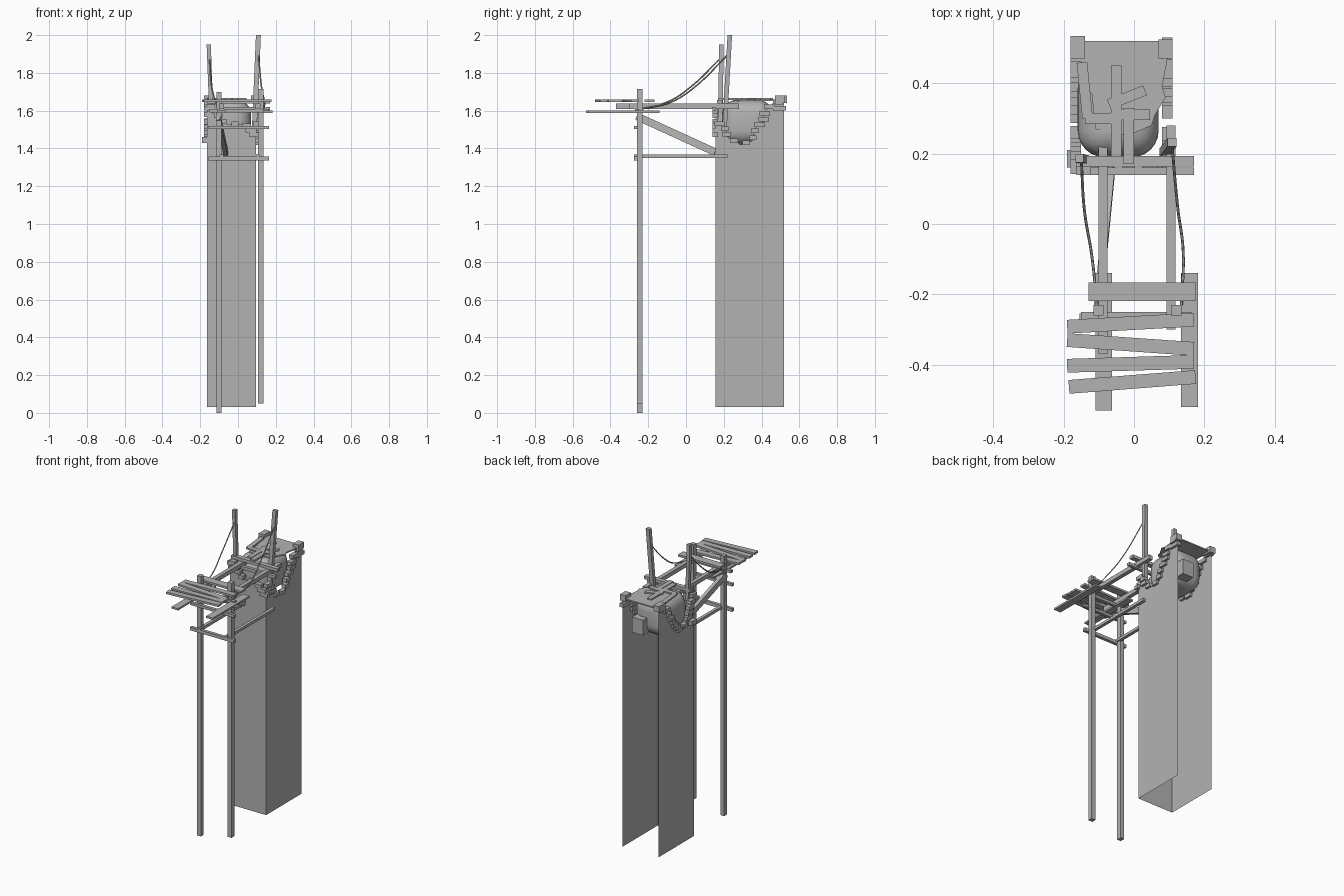
import bpy, bmesh, random
from mathutils import Vector, Matrix

random.seed(4)
if "Cube" in bpy.data.objects:
    bpy.data.objects.remove(bpy.data.objects["Cube"])

GREY = (0.45, 0.45, 0.45, 1)
mat = bpy.data.materials.new("plain grey")
mat.use_nodes = True
mat.diffuse_color = GREY
mat.node_tree.nodes["Principled BSDF"].inputs["Base Color"].default_value = GREY


def finish(name, bm):
    mesh = bpy.data.meshes.new(name)
    bm.to_mesh(mesh)
    bm.free()
    mesh.materials.append(mat)
    ob = bpy.data.objects.new(name, mesh)
    bpy.context.scene.collection.objects.link(ob)
    return ob


def add_box(bm, centre, size, turn=0.0):
    m = (Matrix.Translation(centre) @ Matrix.Rotation(turn, 4, 'Z')
         @ Matrix.Diagonal((*size, 1)))
    bmesh.ops.create_cube(bm, size=1, matrix=m)


def box(name, x, y, z):
    """Box from its limits on each axis."""
    bm = bmesh.new()
    pairs = (x, y, z)
    add_box(bm, [(a + b) / 2 for a, b in pairs], [b - a for a, b in pairs])
    return finish(name, bm)


def beam(name, a, b, width, height):
    """Straight timber between two points."""
    a, b = Vector(a), Vector(b)
    d = b - a
    side = Vector((1, 0, 0)) if abs(d.x) < 0.7 * d.length else Vector((0, 1, 0))
    side = (side - d.normalized() * side.dot(d.normalized())).normalized()
    up = d.normalized().cross(side)
    m = Matrix((side * width, up * height, d)).transposed().to_4x4()
    bm = bmesh.new()
    bmesh.ops.create_cube(bm, size=1, matrix=Matrix.Translation((a + b) / 2) @ m)
    return finish(name, bm)


def wall(name, edge, place):
    """Thin wall sheet from the ground up to a broken top edge."""
    bm = bmesh.new()
    outline = [(edge[0][0], BASE)] + edge + [(edge[-1][0], BASE)]
    bm.faces.new([bm.verts.new(place(u, z)) for u, z in outline])
    return finish(name, bm)


def bricks(name, edge, place, along):
    """Loose bricks following a broken wall edge."""
    bm = bmesh.new()
    for (u0, z0), (u1, z1) in zip(edge, edge[1:]):
        steps = max(1, round(abs(z1 - z0) / 0.03))
        for i in range(steps):
            t = (i + 0.5) / steps
            length = random.uniform(0.035, 0.06)
            size = (length, 0.03, 0.024) if along == 'x' else (0.03, length, 0.024)
            add_box(bm, place(u0 + (u1 - u0) * t, z0 + (z1 - z0) * t), size)
    return finish(name, bm)


# Tower shell: three sheets, open at the back and below
BASE, LEFT, RIGHT, FRONT, BACK = 0.03, 0.095, -0.165, 0.155, 0.52
front_edge = [(RIGHT, 1.63), (-0.12, 1.61), (-0.1, 1.56), (-0.06, 1.53),
              (0.03, 1.53), (0.06, 1.51), (LEFT, 1.46)]
left_edge = [(FRONT, 1.54), (0.2, 1.52), (0.22, 1.46), (0.29, 1.42), (0.35, 1.44),
             (0.37, 1.51), (0.41, 1.54), (0.42, 1.6), (0.46, 1.64), (BACK, 1.65)]
right_edge = [(FRONT, 1.63), (0.19, 1.56), (0.22, 1.47), (0.3, 1.43), (0.35, 1.48),
              (0.39, 1.53), (0.43, 1.6), (0.46, 1.64), (BACK, 1.65)]
sides = (("front", front_edge, lambda u, z: (u, FRONT, z), 'x'),
         ("left", left_edge, lambda u, z: (LEFT, u, z), 'y'),
         ("right", right_edge, lambda u, z: (RIGHT, u, z), 'y'))
for side, edge, place, along in sides:
    wall(side + "_wall", edge, place)
    bricks(side + "_bricks", edge, place, along)

# Corner blocks on the tower top
box("right_corner_block", (-0.18, -0.14), (0.47, 0.535), (1.64, 1.68))
box("left_corner_block", (0.07, 0.11), (0.47, 0.525), (1.64, 1.68))
box("left_corner_brick", (0.08, 0.11), (0.46, 0.53), (1.6, 1.625))
box("right_front_brick", (-0.19, -0.15), (0.16, 0.21), (1.43, 1.46))

# Rounded chamber showing through the broken walls
chamber = box("rounded_chamber", (-0.16, 0.07), (0.19, 0.46), (1.42, 1.655))
bevel = chamber.modifiers.new("round", 'BEVEL')
bevel.width, bevel.segments = 0.075, 6
chamber.data.polygons.foreach_set("use_smooth", [True] * 6)

# Roof sheet with a broken edge
bm = bmesh.new()
roof = [(-0.15, 0.52), (-0.15, 0.4), (-0.12, 0.37), (-0.11, 0.27), (-0.02, 0.25),
        (0.05, 0.28), (0.06, 0.31), (0.09, 0.36), (0.08, 0.39), (0.105, 0.52)]
face = bm.faces.new([bm.verts.new((x, y, 1.65)) for x, y in roof])
top = bmesh.ops.extrude_face_region(bm, geom=[face])["geom"]
bmesh.ops.translate(bm, vec=(0, 0, 0.008),
                    verts=[v for v in top if isinstance(v, bmesh.types.BMVert)])
bmesh.ops.recalc_face_normals(bm, faces=bm.faces)
finish("roof", bm)

# Timber stub in the open back
box("back_timber", (-0.04, 0.04), (0.33, 0.5), (1.44, 1.54))

# Loose boards on the roof
bm = bmesh.new()
for x, y, w, l, turn in ((-0.05, 0.32, 0.03, 0.26, 0), (-0.015, 0.25, 0.03, 0.16, 0),
                         (-0.02, 0.36, 0.03, 0.11, -1.2), (-0.14, 0.38, 0.03, 0.16, 0.1),
                         (-0.09, 0.3, 0.1, 0.03, 0), (0.0, 0.31, 0.09, 0.03, 0)):
    add_box(bm, (x, y, 1.662), (w, l, 0.01), turn)
finish("loose_boards", bm)

# Scaffold posts
box("right_post", (-0.115, -0.087), (-0.26, -0.23), (0, 1.7))
box("left_post", (0.105, 0.135), (-0.26, -0.23), (0.05, 1.715))

# Beams from the posts to the tower
for side, x, start in (("right", -0.088, -0.37), ("left", 0.105, -0.3)):
    box(side + "_upper_beam", (x - 0.013, x + 0.013), (start, 0.28), (1.61, 1.637))
    box(side + "_lower_beam", (x - 0.01, x + 0.01), (-0.275, 0.22), (1.35, 1.368))
beam("diagonal_brace", (-0.105, -0.26, 1.57), (-0.065, 0.155, 1.38), 0.022, 0.04)

# Cross beams
box("lower_cross_beam", (-0.155, 0.165), (-0.275, -0.255), (1.337, 1.358))
box("middle_cross_beam", (-0.155, 0.165), (-0.275, -0.255), (1.503, 1.52))
box("upper_cross_beam", (-0.15, 0.165), (-0.27, -0.25), (1.59, 1.608))
box("tower_cross_beam", (-0.165, 0.17), (0.163, 0.193), (1.637, 1.657))
box("tower_lower_cross_beam", (-0.13, 0.17), (0.14, 0.16), (1.6, 1.62))

# Platform bearers and uneven planks
box("right_bearer", (-0.11, -0.063), (-0.53, -0.14), (1.588, 1.6))
box("left_bearer", (0.133, 0.182), (-0.52, -0.14), (1.588, 1.6))
for i, (x0, y0, x1, y1) in enumerate((
        (-0.13, -0.193, 0.175, -0.193), (-0.19, -0.292, 0.17, -0.272),
        (-0.19, -0.33, 0.17, -0.355), (-0.19, -0.403, 0.17, -0.392),
        (-0.185, -0.463, 0.175, -0.435))):
    w = 0.053 if i == 0 else 0.039
    beam(f"platform_plank_{i + 1}", (x0, y0, 1.652), (x1, y1, 1.652), w, 0.013)

# Leaning masts
beam("right_mast", (-0.138, 0.182, 1.5), (-0.155, 0.187, 1.95), 0.022, 0.024)
beam("left_mast", (0.085, 0.202, 1.47), (0.108, 0.232, 2.0), 0.026, 0.024)


def rope(name, points):
    curve = bpy.data.curves.new(name, 'CURVE')
    curve.dimensions = '3D'
    curve.bevel_depth, curve.bevel_resolution = 0.004, 0
    curve.resolution_u = 6
    spline = curve.splines.new('BEZIER')
    spline.bezier_points.add(len(points) - 1)
    for p, co in zip(spline.bezier_points, points):
        p.co = co
        p.handle_left_type = p.handle_right_type = 'AUTO'
    curve.materials.append(mat)
    bpy.context.scene.collection.objects.link(bpy.data.objects.new(name, curve))


# Sagging ropes
rope("right_rope", [(-0.15, 0.185, 1.88), (-0.14, 0.03, 1.73),
                    (-0.12, -0.09, 1.65), (-0.105, -0.23, 1.61)])
rope("left_rope", [(0.108, 0.225, 1.9), (0.125, 0.04, 1.72),
                   (0.14, -0.08, 1.645), (0.135, -0.23, 1.61)])
